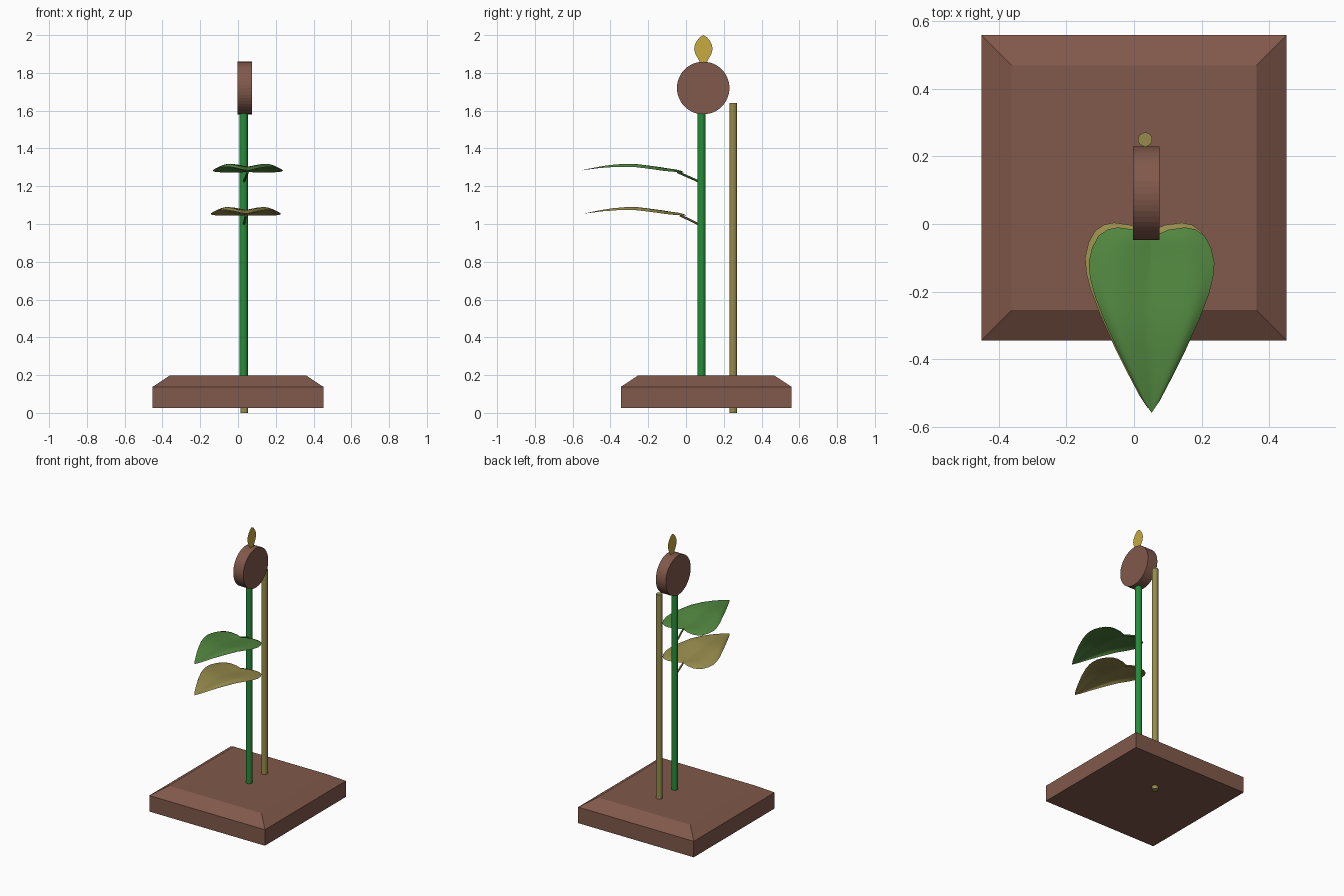
import bpy, bmesh, math
from mathutils import Vector

if "Cube" in bpy.data.objects:
    bpy.data.objects.remove(bpy.data.objects["Cube"])


def material(name, rgb):
    m = bpy.data.materials.new(name)
    m.diffuse_color = (*rgb, 1)
    m.use_nodes = True
    m.node_tree.nodes["Principled BSDF"].inputs["Base Color"].default_value = m.diffuse_color
    return m


BROWN = material("brown", (0.22, 0.10, 0.070))
STEM = material("stem_green", (0.020, 0.26, 0.042))
LEAF = material("leaf_green", (0.082, 0.24, 0.050))
OLIVE = material("olive", (0.31, 0.26, 0.073))
GOLD = material("gold", (0.58, 0.40, 0.050))


def finish(name, bm, mat, smooth=False):
    bmesh.ops.recalc_face_normals(bm, faces=bm.faces)
    me = bpy.data.meshes.new(name)
    bm.to_mesh(me)
    bm.free()
    me.materials.append(mat)
    ob = bpy.data.objects.new(name, me)
    bpy.context.collection.objects.link(ob)
    if smooth:
        me.shade_smooth()
    return ob


def rod(name, a, b, r, sides, mat):
    a, b = Vector(a), Vector(b)
    bm = bmesh.new()
    bmesh.ops.create_cone(bm, cap_ends=True, segments=sides,
                          radius1=r, radius2=r, depth=(b - a).length)
    ob = finish(name, bm, mat)
    ob.rotation_mode = 'QUATERNION'
    ob.rotation_quaternion = (b - a).to_track_quat('Z', 'Y')
    ob.location = (a + b) / 2
    return ob


def lerp_table(table, v):
    # linear interpolation through (key, value) pairs with rising keys
    for (k0, v0), (k1, v1) in zip(table, table[1:]):
        if v <= k1:
            return v0 + (v1 - v0) * (v - k0) / (k1 - k0)
    return table[-1][1]


# base: square slab with chamfered upper edge
bm = bmesh.new()
rings = []
for half, z in ((0.452, 0.025), (0.452, 0.138), (0.362, 0.197)):
    rings.append([bm.verts.new((sx * half, 0.107 + sy * half, z))
                  for sx, sy in ((-1, -1), (1, -1), (1, 1), (-1, 1))])
for lo, hi in zip(rings, rings[1:]):
    for i in range(4):
        j = (i + 1) % 4
        bm.faces.new((lo[i], lo[j], hi[j], hi[i]))
bm.faces.new(rings[0])
bm.faces.new(rings[-1])
finish("base", bm, BROWN)

# upright rods and flower head disc
rod("stem", (0.030, 0.082, 0.15), (0.030, 0.082, 1.60), 0.022, 16, STEM)
rod("support_stake", (0.033, 0.25, 0.0), (0.033, 0.25, 1.64), 0.021, 16, OLIVE)
rod("flower_head", (-0.003, 0.091, 1.72), (0.075, 0.091, 1.72), 0.139, 48, BROWN)

# flat petal standing on the head, pointed at the top
bm = bmesh.new()
profile = ((0.018, 1.855), (0.028, 1.875), (0.042, 1.90), (0.049, 1.925),
           (0.045, 1.948), (0.034, 1.97), (0.018, 1.989))
outline = [(0.092 + w, z) for w, z in profile] + [(0.092, 2.0)]
outline += [(0.092 - w, z) for w, z in reversed(profile)]
bm.faces.new([bm.verts.new((0.043, y, z)) for y, z in outline])
finish("top_petal", bm, GOLD)

# heart-shaped leaves: half outline from notch to tip, with arched height
EDGE = ((0, -0.04), (0.02, -0.03), (0.05, -0.017), (0.1, -0.01), (0.13, -0.016),
        (0.157, -0.035), (0.176, -0.07), (0.186, -0.115), (0.182, -0.16),
        (0.169, -0.21), (0.14, -0.285), (0.1, -0.375), (0.06, -0.455),
        (0.025, -0.522), (0, -0.559))
ARCH = ((-0.559, 1.283), (-0.5, 1.291), (-0.45, 1.297), (-0.4, 1.301),
        (-0.34, 1.304), (-0.28, 1.303), (-0.2, 1.293), (-0.1, 1.279), (0, 1.272))
FOLD = ((0, 0), (0.06, 0.012), (0.11, 0.018), (0.15, 0.016), (0.19, 0.006))


def leaf(name, cx, dy, dz, mat):
    bm = bmesh.new()
    n, m = len(EDGE), 8
    for side in (1, -1):
        grid = []
        for i, (ex, ey) in enumerate(EDGE):
            my = -0.04 - 0.519 * i / (n - 1)
            row = []
            for k in range(m + 1):
                t = k / m
                a, y = ex * t, my + (ey - my) * t
                # rises from the midrib and droops again at the rim
                z = lerp_table(ARCH, y) + lerp_table(FOLD, a) * (1 - t ** 6)
                row.append(bm.verts.new((cx + side * a, y + dy, z + dz)))
            grid.append(row)
        for r0, r1 in zip(grid, grid[1:]):
            for k in range(m):
                quad = (r0[k], r1[k], r1[k + 1], r0[k + 1])
                bm.faces.new(quad if side > 0 else quad[::-1])
    bmesh.ops.remove_doubles(bm, verts=bm.verts, dist=0.0005)
    finish(name, bm, mat, smooth=True)


for label, cx, dy, dz, mat in (("upper", 0.052, 0.0, 0.0, LEAF),
                               ("lower", 0.041, 0.014, -0.229, OLIVE)):
    leaf(label + "_leaf", cx, dy, dz, mat)
    rod(label + "_leaf_stalk", (0.03, 0.075 + dy * 0.3, 1.222 + dz),
        (cx, -0.045 + dy, 1.275 + dz), 0.006, 8, mat)
